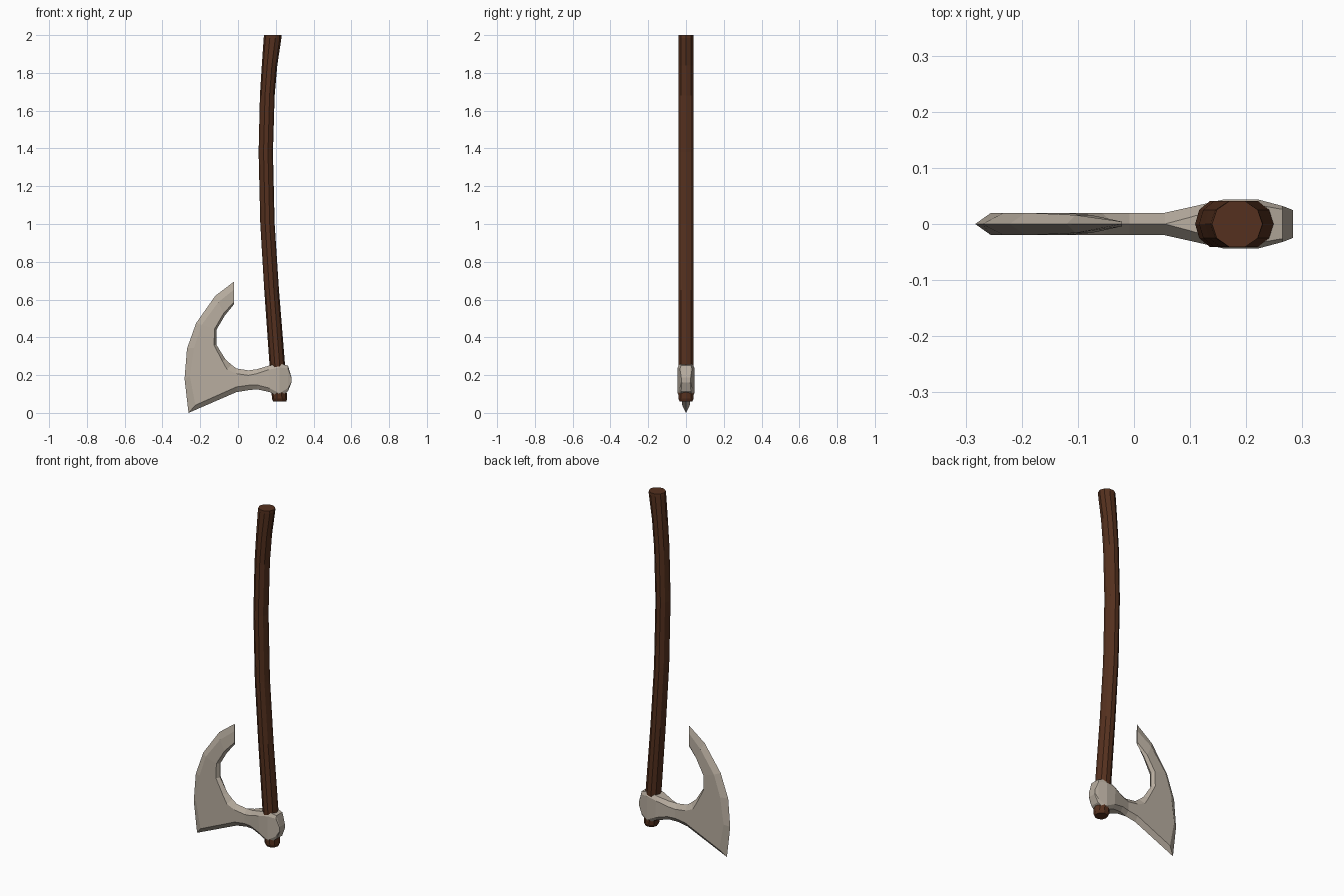
import bpy, bmesh, math
from mathutils import Vector


def material(name, rgb):
    m = bpy.data.materials.new(name)
    m.diffuse_color = (*rgb, 1)
    return m


def loft(name, rings, mat):
    """Bridge equal-sized rings of points and cap both ends."""
    bm = bmesh.new()
    loops = [[bm.verts.new(p) for p in ring] for ring in rings]
    n = len(loops[0])
    for a, b in zip(loops, loops[1:]):
        for i in range(n):
            j = (i + 1) % n
            bm.faces.new((a[i], a[j], b[j], b[i]))
    bm.faces.new(loops[0])
    bm.faces.new(loops[-1])
    bmesh.ops.remove_doubles(bm, verts=bm.verts, dist=0.0005)
    bmesh.ops.recalc_face_normals(bm, faces=bm.faces)
    me = bpy.data.meshes.new(name)
    bm.to_mesh(me)
    bm.free()
    ob = bpy.data.objects.new(name, me)
    bpy.context.collection.objects.link(ob)
    me.materials.append(mat)
    return ob


# Curved handle: (z, centre x, half width x)
spine = [(0.06, 0.221, 0.034), (0.075, 0.220, 0.040), (0.28, 0.206, 0.041),
         (0.65, 0.178, 0.039), (1.0, 0.156, 0.038), (1.38, 0.147, 0.038),
         (1.68, 0.155, 0.039), (1.84, 0.167, 0.041), (1.985, 0.183, 0.047),
         (2.0, 0.184, 0.045)]
SIDES = 10
rings = []
for z, cx, hw in spine:
    hy = 0.033 if z == 0.06 else 0.041
    ring = []
    for i in range(SIDES):
        a = 2 * math.pi * i / SIDES
        ring.append((cx + hw * math.cos(a), hy * math.sin(a) / 0.951, z))
    rings.append(ring)
handle = loft("handle", rings, material("wood", (0.09, 0.03, 0.013)))

# Bearded head: cross-sections swept from the horn tip, round the blade, to the poll
# (inner x, z, outer x, z, half thickness, rim half width, inner bevel, outer bevel)
stations = [
    (-0.021, 0.575, -0.021, 0.695, 0.004, 0.0, 0.10, 0.35),
    (-0.070, 0.515, -0.120, 0.620, 0.016, 0.0, 0.12, 0.32),
    (-0.114, 0.440, -0.222, 0.475, 0.020, 0.0, 0.10, 0.27),
    (-0.114, 0.360, -0.270, 0.340, 0.020, 0.0, 0.08, 0.24),
    (-0.066, 0.283, -0.283, 0.180, 0.020, 0.0, 0.08, 0.13),
    (-0.035, 0.255, -0.262, 0.000, 0.020, 0.0, 0.10, 0.16),
    (-0.008, 0.235, -0.008, 0.110, 0.020, 0.0, 0.22, 0.22),
    (0.055, 0.225, 0.055, 0.120, 0.020, 0.0, 0.25, 0.25),
    (0.100, 0.231, 0.100, 0.125, 0.030, 0.012, 0.22, 0.22),
    (0.160, 0.249, 0.168, 0.110, 0.044, 0.030, 0.15, 0.15),
    (0.220, 0.262, 0.220, 0.083, 0.044, 0.034, 0.12, 0.12),
    (0.265, 0.250, 0.265, 0.115, 0.032, 0.026, 0.12, 0.12),
    (0.283, 0.188, 0.283, 0.160, 0.025, 0.022, 0.10, 0.10),
]
rings = []
for ix, iz, ox, oz, t, w, bi, bo in stations:
    p, q = Vector((ix, 0, iz)), Vector((ox, 0, oz))
    half = [(p, w), (p.lerp(q, bi), t), (q.lerp(p, bo), t), (q, w)]
    ring = [c + Vector((0, y, 0)) for c, y in half]
    ring += [c - Vector((0, y, 0)) for c, y in reversed(half)]
    rings.append(ring)
head = loft("axe_head", rings, material("steel", (0.48, 0.42, 0.35)))
